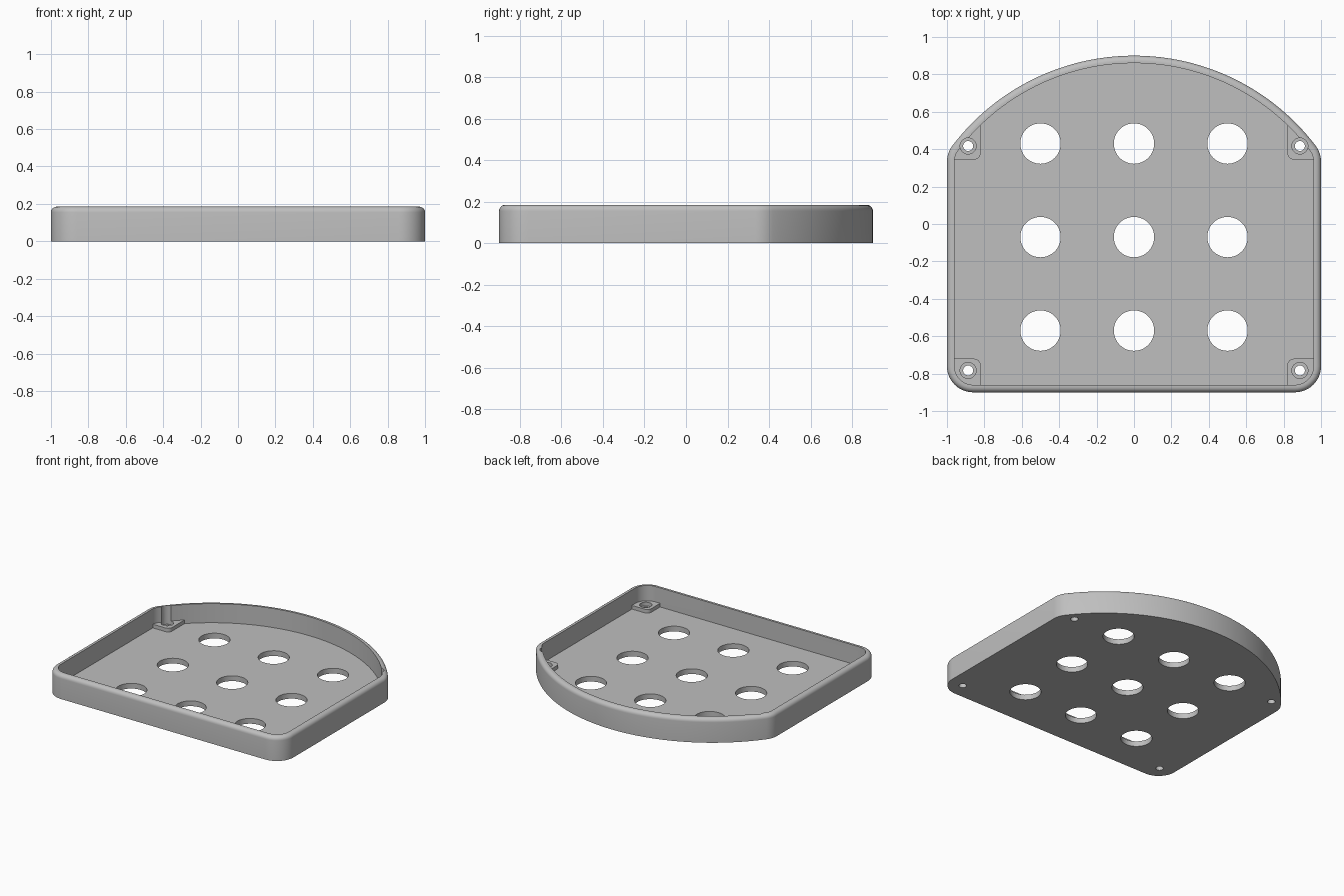
import bpy, bmesh
from math import pi, sin, cos, atan2, sqrt

cube = bpy.data.objects.get("Cube")
if cube:
    bpy.data.objects.remove(cube, do_unlink=True)

HEIGHT, FLOOR, PAD_TOP = 0.185, 0.04, 0.068
WALL, FILLET, CORNER = 0.04, 0.03, 0.14
ARC_R, ARC_Y = 1.22, -0.32

grey = bpy.data.materials.new("plain grey")
grey.use_nodes = True
grey.diffuse_color = (0.52, 0.52, 0.52, 1)
grey.node_tree.nodes["Principled BSDF"].inputs["Base Color"].default_value = grey.diffuse_color


def arc(cx, cy, r, a0, a1, n):
    return [(cx + r * cos(a0 + (a1 - a0) * i / n), cy + r * sin(a0 + (a1 - a0) * i / n))
            for i in range(n + 1)]


def outline(inset):
    """Tray plan: straight front and sides, bowed back, rounded corners."""
    r, cx = CORNER - inset, 1 - CORNER
    rise = sqrt((ARC_R - CORNER) ** 2 - cx ** 2)
    a, cy, fy = atan2(rise, cx), ARC_Y + rise, CORNER - 0.9
    pts = arc(cx, fy, r, -pi / 2, 0, 12)
    pts += arc(cx, cy, r, 0, a, 6)
    pts += arc(0, ARC_Y, ARC_R - inset, a, pi - a, 64)[1:-1]
    pts += arc(-cx, cy, r, pi - a, pi, 6)
    return pts + arc(-cx, fy, r, pi, 1.5 * pi, 12)


def loft(name, layers):
    """Skin a stack of (plan points, height) loops and cap both ends."""
    bm = bmesh.new()
    rings = [[bm.verts.new((x, y, z)) for x, y in pts] for pts, z in layers]
    for low, high in zip(rings, rings[1:]):
        for i in range(len(low)):
            j = (i + 1) % len(low)
            bm.faces.new((low[i], low[j], high[j], high[i]))
    bm.faces.new(rings[0][::-1])
    bm.faces.new(rings[-1])
    bmesh.ops.recalc_face_normals(bm, faces=bm.faces)
    mesh = bpy.data.meshes.new(name)
    bm.to_mesh(mesh)
    bm.free()
    mesh.materials.append(grey)
    obj = bpy.data.objects.new(name, mesh)
    bpy.context.collection.objects.link(obj)
    return obj


def cylinder(name, x, y, r, z0, z1, n):
    ring = arc(x, y, r, 0, 2 * pi, n)[:-1]
    return loft(name, [(ring, z0), (ring, z1)])


def combine(target, tool, operation, discard=True):
    mod = target.modifiers.new("combine", 'BOOLEAN')
    mod.operation, mod.object, mod.solver = operation, tool, 'EXACT'
    bpy.context.view_layer.objects.active = target
    bpy.ops.object.modifier_apply(modifier=mod.name)
    if discard:
        bpy.data.objects.remove(tool, do_unlink=True)


# Tray shell: outer wall, rounded rim, inner wall, floor
layers = [(outline(0), 0)]
for i in range(7):
    t = i / 6 * pi / 2
    layers.append((outline(FILLET * (1 - cos(t))), HEIGHT - FILLET * (1 - sin(t))))
layers += [(outline(WALL), HEIGHT), (outline(WALL), FLOOR)]
tray = loft("tray", layers)

# Corner pads, trimmed to the wall so they follow the bowed back
clip = loft("pad_clip", [(outline(WALL / 2), 0), (outline(WALL / 2), HEIGHT)])
for side in (-1, 1):
    for inner_y, outer_y in ((-0.72, -1), (0.345, 0.8)):
        s = 1 if outer_y > inner_y else -1
        corner = arc(0.82 + 0.035, inner_y + s * 0.035, 0.035, pi, 1.5 * pi, 6)
        if s < 0:
            corner = [(x, 2 * (inner_y - 0.035) - y) for x, y in corner]
        plan = corner + [(1.1, inner_y), (1.1, outer_y), (0.82, outer_y)]
        plan = [(side * x, y) for x, y in plan]
        pad = loft("corner_pad", [(plan, FLOOR / 2), (plan, PAD_TOP)])
        combine(pad, clip, 'INTERSECT', discard=False)
        combine(tray, pad, 'UNION')
bpy.data.objects.remove(clip, do_unlink=True)

# Screw holes with counterbores that notch the back wall
for x in (-0.887, 0.887):
    for y in (-0.783, 0.417):
        combine(tray, cylinder("counterbore", x, y, 0.043, FLOOR, 0.3, 24), 'DIFFERENCE')
        combine(tray, cylinder("screw_hole", x, y, 0.027, -0.1, 0.1, 16), 'DIFFERENCE')

# Three by three grid of drain holes
for x in (-0.5, 0, 0.5):
    for y in (-0.57, -0.07, 0.43):
        combine(tray, cylinder("drain_hole", x, y, 0.108, -0.1, 0.1, 48), 'DIFFERENCE')

bpy.ops.object.select_all(action='DESELECT')
tray.select_set(True)
bpy.context.view_layer.objects.active = tray
bpy.ops.object.shade_smooth_by_angle(angle=pi / 6)
